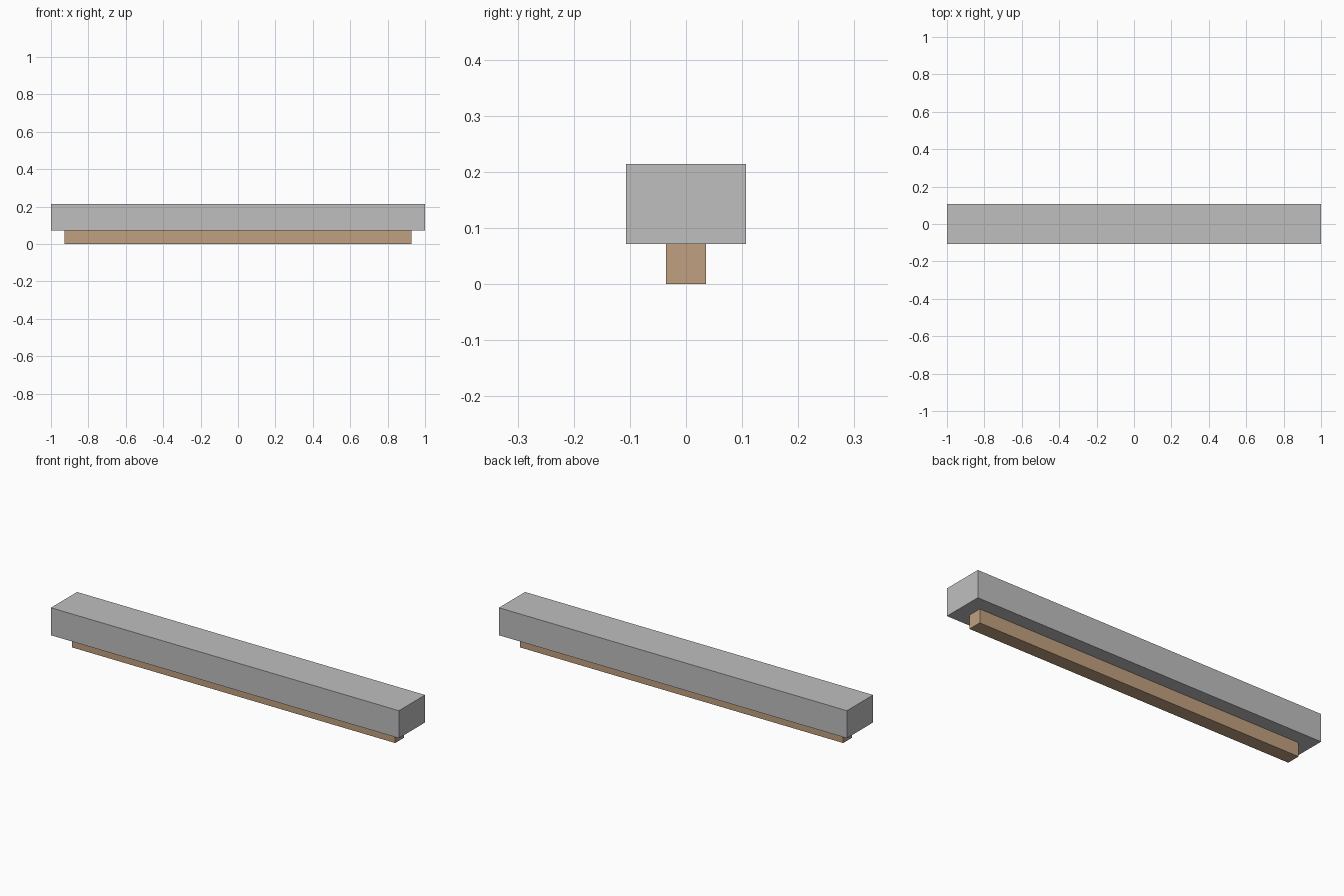
import bpy

# Remove the default cube
default = bpy.data.objects.get("Cube")
if default:
    bpy.data.objects.remove(default, do_unlink=True)


def make_material(name, rgb):
    mat = bpy.data.materials.new(name)
    mat.use_nodes = True
    color = (*rgb, 1.0)
    mat.diffuse_color = color
    mat.node_tree.nodes["Principled BSDF"].inputs["Base Color"].default_value = color
    return mat


def make_box(name, size, bottom, mat):
    bpy.ops.mesh.primitive_cube_add(size=1, location=(0, 0, bottom + size[2] / 2))
    box = bpy.context.object
    box.name = name
    box.scale = size
    bpy.ops.object.transform_apply(location=False, rotation=False, scale=True)
    box.data.materials.append(mat)
    return box


stone = make_material("light grey", (0.52, 0.52, 0.52))
wood = make_material("tan wood", (0.53, 0.35, 0.215))

# All sizes are multiples of one module: the beam is 28 modules long
unit = 2 / 28

# Narrow batten underneath, inset one module at each end
make_box("lower_batten", (26 * unit, unit, unit), 0, wood)

# Wide beam resting on the batten
make_box("upper_beam", (28 * unit, 3 * unit, 2 * unit), unit, stone)
